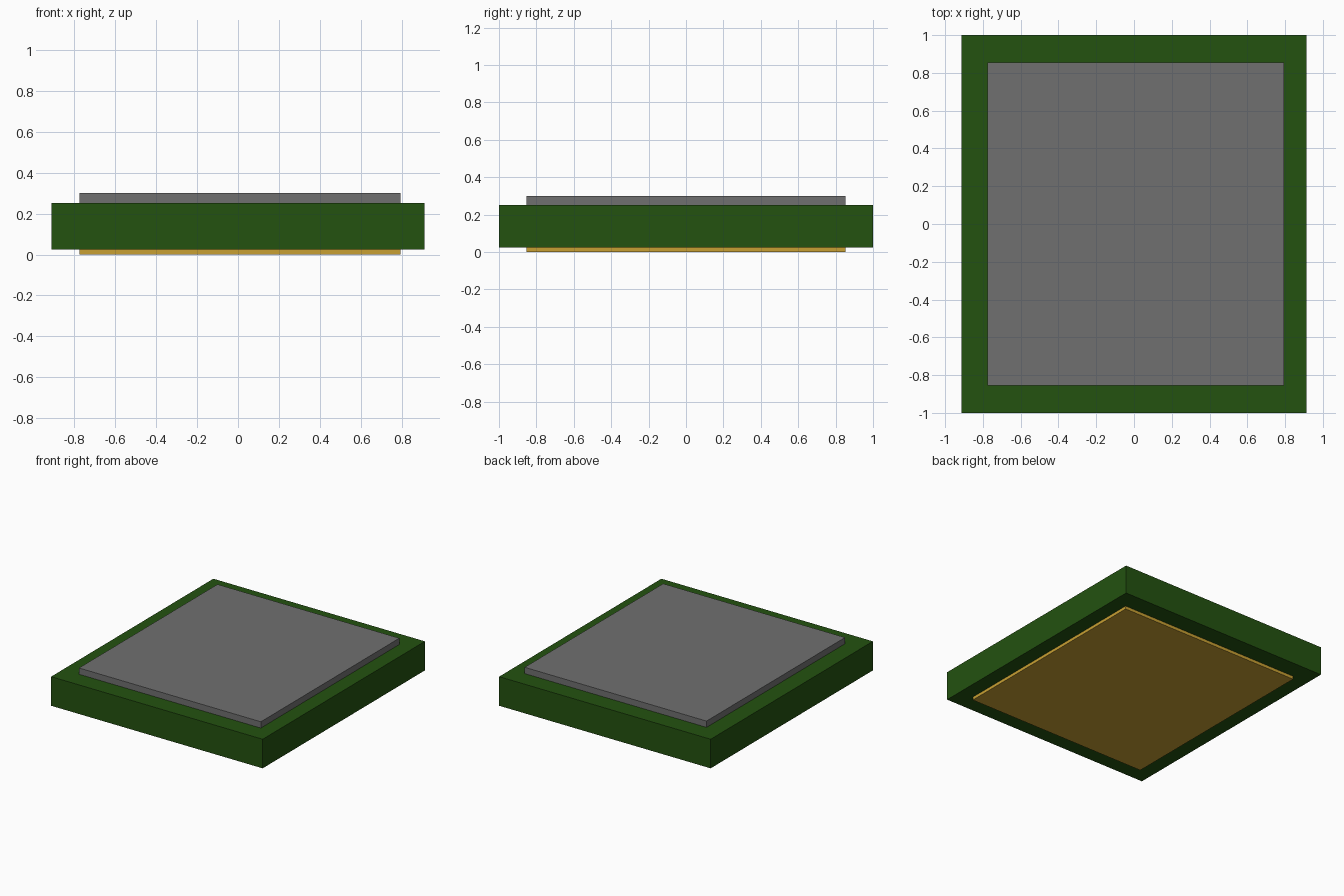
import bpy

# Remove the default cube
default = bpy.data.objects.get("Cube")
if default:
    bpy.data.objects.remove(default, do_unlink=True)


def material(name, color):
    mat = bpy.data.materials.new(name)
    mat.use_nodes = True
    mat.diffuse_color = (*color, 1)
    mat.node_tree.nodes["Principled BSDF"].inputs["Base Color"].default_value = (*color, 1)
    return mat


def slab(name, x, y, z, mat):
    """Box spanning the given (low, high) range on each axis."""
    spans = (x, y, z)
    bpy.ops.mesh.primitive_cube_add(size=1, location=[(a + b) / 2 for a, b in spans])
    obj = bpy.context.object
    obj.name = name
    obj.scale = [b - a for a, b in spans]
    bpy.ops.object.transform_apply(location=False, rotation=False, scale=True)
    obj.data.materials.append(mat)
    return obj


green = material("board green", (0.017, 0.084, 0.005))
grey = material("metal grey", (0.162, 0.162, 0.162))
gold = material("contact gold", (0.578, 0.352, 0.032))

# Footprint shared by the lid and the contact plate
plate_x, plate_y = (-0.775, 0.795), (-0.854, 0.854)

# Circuit board, raised lid on top, contact plate underneath
slab("board", (-0.913, 0.913), (-1, 1), (0.024, 0.251), green)
slab("lid", plate_x, plate_y, (0.251, 0.3), grey)
slab("contact_plate", plate_x, plate_y, (0, 0.024), gold)
